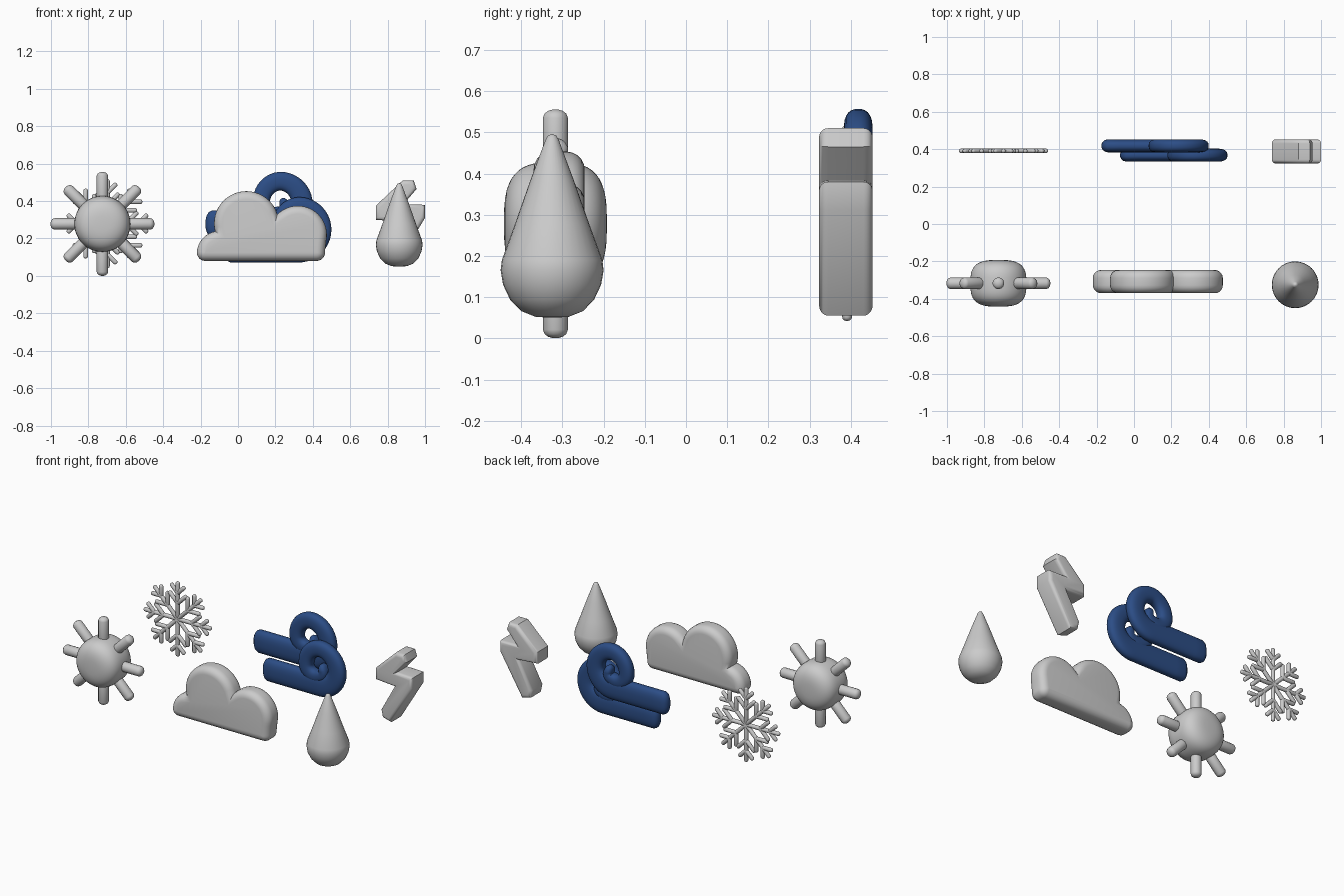
import bpy, bmesh, math
from math import sin, cos, pi, radians
from mathutils import Vector

if "Cube" in bpy.data.objects:
    bpy.data.objects.remove(bpy.data.objects["Cube"])


def finish(bm, name, mat=None):
    bmesh.ops.recalc_face_normals(bm, faces=bm.faces)
    me = bpy.data.meshes.new(name)
    bm.to_mesh(me)
    bm.free()
    ob = bpy.data.objects.new(name, me)
    bpy.context.collection.objects.link(ob)
    if mat:
        me.materials.append(mat)
    bpy.context.view_layer.objects.active = ob
    bpy.ops.object.select_all(action='DESELECT')
    ob.select_set(True)
    bpy.ops.object.shade_smooth_by_angle(angle=radians(40))
    return ob


def skin(bm, rings):
    """Join equal rings of points with quads and close both ends."""
    vs = [[bm.verts.new(p) for p in r] for r in rings]
    n = len(vs[0])
    for a, b in zip(vs, vs[1:]):
        for i in range(n):
            bm.faces.new((a[i], a[(i + 1) % n], b[(i + 1) % n], b[i]))
    bm.faces.new(vs[0])
    bm.faces.new(vs[-1])


def lathe(profile, n):
    """Solid of revolution about z from (radius, z) points."""
    bm = bmesh.new()
    skin(bm, [[(r * cos(2 * pi * i / n), r * sin(2 * pi * i / n), z)
               for i in range(n)] for r, z in profile])
    return bm


def sweep(bm, path, y, h, cap, n=16, power=1.0):
    """Rounded bar along (x, z, half width) points; h = half depth in y."""
    pts = [Vector((x, 0, z)) for x, z, w in path]
    rings = []

    def ring(c, t, w, d):
        side = Vector((-t.z, 0, t.x))
        out = []
        for i in range(n):
            a = 2 * pi * (i + 0.5) / n
            u = math.copysign(abs(cos(a)) ** power, cos(a)) * w
            v = math.copysign(abs(sin(a)) ** power, sin(a)) * d
            out.append(c + side * u + Vector((0, y + v, 0)))
        rings.append(out)

    last = len(pts) - 1
    angles = [radians(k) for k in (12, 35, 60)]
    for i, p in enumerate(pts):
        t = (pts[min(i + 1, last)] - pts[max(i - 1, 0)]).normalized()
        w = path[i][2]
        if i == 0:
            for a in angles:
                ring(p - t * cap * cos(a), t, w * sin(a), h * sin(a))
        ring(p, t, w, h)
        if i == last:
            for a in reversed(angles):
                ring(p + t * cap * cos(a), t, w * sin(a), h * sin(a))
    skin(bm, rings)


def slab(name, outline, y, half, b, steps=5):
    """Extruded (x, z) outline (anticlockwise) with rounded rims."""
    n = len(outline)
    P = [Vector(p) for p in outline]
    miters = []
    for i in range(n):
        e1 = (P[i] - P[i - 1]).normalized()
        e2 = (P[(i + 1) % n] - P[i]).normalized()
        n1, n2 = Vector((-e1.y, e1.x)), Vector((-e2.y, e2.x))
        miters.append((n1 + n2) / max(0.4, 1 + n1.dot(n2)))
    levels = []
    for k in range(steps + 1):
        a = k / steps * pi / 2
        levels.append((b * (1 - sin(a)), half - b + b * cos(a)))
    levels = [(i, -d) for i, d in levels] + [(i, d) for i, d in reversed(levels)]
    bm = bmesh.new()
    skin(bm, [[(p.x + m.x * ins, y + d, p.y + m.y * ins)
               for p, m in zip(P, miters)] for ins, d in levels])
    return finish(bm, name)


def arc(cx, cz, r, a0, a1, n):
    return [(cx + r * cos(radians(a0 + (a1 - a0) * i / n)),
             cz + r * sin(radians(a0 + (a1 - a0) * i / n))) for i in range(n + 1)]


# Sun: rounded disc with eight rays
SX, SY, SZ = -0.725, -0.317, 0.278
prof = []
for k in range(25):
    a = -pi / 2 + pi * (k + 0.15) / 24.3
    prof.append((0.15 * abs(cos(a)) ** 0.66,
                 math.copysign(abs(sin(a)) ** 0.66, sin(a)) * 0.125))
disc = finish(lathe(prof, 48), "sun_disc")
disc.rotation_euler.x = pi / 2
disc.location = (SX, SY, SZ)
bm = bmesh.new()
for k in range(8):
    c, s = cos(k * pi / 4), sin(k * pi / 4)
    sweep(bm, [(SX + c * r, SZ + s * r, 0.031) for r in (0.1, 0.257)], SY, 0.031, 0.021)
finish(bm, "sun_rays")

# Snowflake: eight arms, each with two pairs of twigs
FX, FY, FZ = -0.698, 0.391, 0.28
bm = bmesh.new()
for k in range(8):
    a = k * pi / 4
    arm = Vector((cos(a), sin(a)))
    segs = [(arm * 0.0, arm * 0.228)]
    for start, length in ((0.1, 0.078), (0.165, 0.06)):
        for s in (-1, 1):
            d = Vector((cos(a + s * pi / 4), sin(a + s * pi / 4)))
            segs.append((arm * start, arm * start + d * length))
    for p, q in segs:
        sweep(bm, [(FX + v.x, FZ + v.y, 0.013) for v in (p, q)], FY, 0.012, 0.01, n=10)
finish(bm, "snowflake")

# Cloud: three bumps over a flat base
cloud = (arc(0.42, 0.125, 0.045, -90, 5, 6) + arc(0.32, 0.22, 0.155, -12, 135, 20)
         + arc(0.045, 0.28, 0.173, 18, 194, 24)[1:] + arc(-0.10, 0.12, 0.12, 99, 174, 9)[1:]
         + arc(-0.175, 0.125, 0.045, 183, 270, 6))
slab("cloud", cloud, -0.308, 0.062, 0.043)

# Lightning bolt
bolt = [(0.785, 0.072), (0.845, 0.055), (1.0, 0.31), (1.0, 0.38), (0.885, 0.383),
        (0.955, 0.465), (0.94, 0.51), (0.88, 0.51), (0.737, 0.375), (0.737, 0.30),
        (0.868, 0.29), (0.775, 0.12)]
slab("lightning_bolt", bolt, 0.388, 0.065, 0.022)

# Raindrop: cone over a rounded bowl
drop = finish(lathe([(0.002, 0.05), (0.04, 0.052), (0.075, 0.066), (0.102, 0.094),
                     (0.119, 0.13), (0.125, 0.165), (0.122, 0.19), (0.09, 0.278),
                     (0.053, 0.383), (0.016, 0.482), (0.01, 0.492), (0.001, 0.496)], 32),
              "raindrop")
drop.location = (0.862, -0.325, 0)

# Wind: two tapering gusts that curl inward
blue = bpy.data.materials.new("wind_blue")
blue.diffuse_color = (0.025, 0.075, 0.24, 1)
blue.use_nodes = True
blue.node_tree.nodes["Principled BSDF"].inputs["Base Color"].default_value = blue.diffuse_color
R = [0.105, 0.117, 0.124, 0.1, 0.045, 0.022]
W = [0.072, 0.058, 0.05, 0.046, 0.036, 0.026]


def gust(name, cx, cz, y):
    path = [(cx - 0.365 + 0.365 * i / 6, cz - R[0], W[0]) for i in range(6)]
    for i in range(51):
        q = i / 10
        k = min(int(q), 4)
        f = q - k
        f = f * f * (3 - 2 * f) * 0.5 + f * 0.5
        r = R[k] + (R[k + 1] - R[k]) * f
        a = -pi / 2 + q * pi / 2
        path.append((cx + r * cos(a), cz + r * sin(a), W[k] + (W[k + 1] - W[k]) * f))
    bm = bmesh.new()
    sweep(bm, path, y, 0.035, 0.035, n=24, power=0.8)
    finish(bm, name, blue)


gust("wind_upper", 0.225, 0.383, 0.418)
gust("wind_lower", 0.325, 0.248, 0.368)
